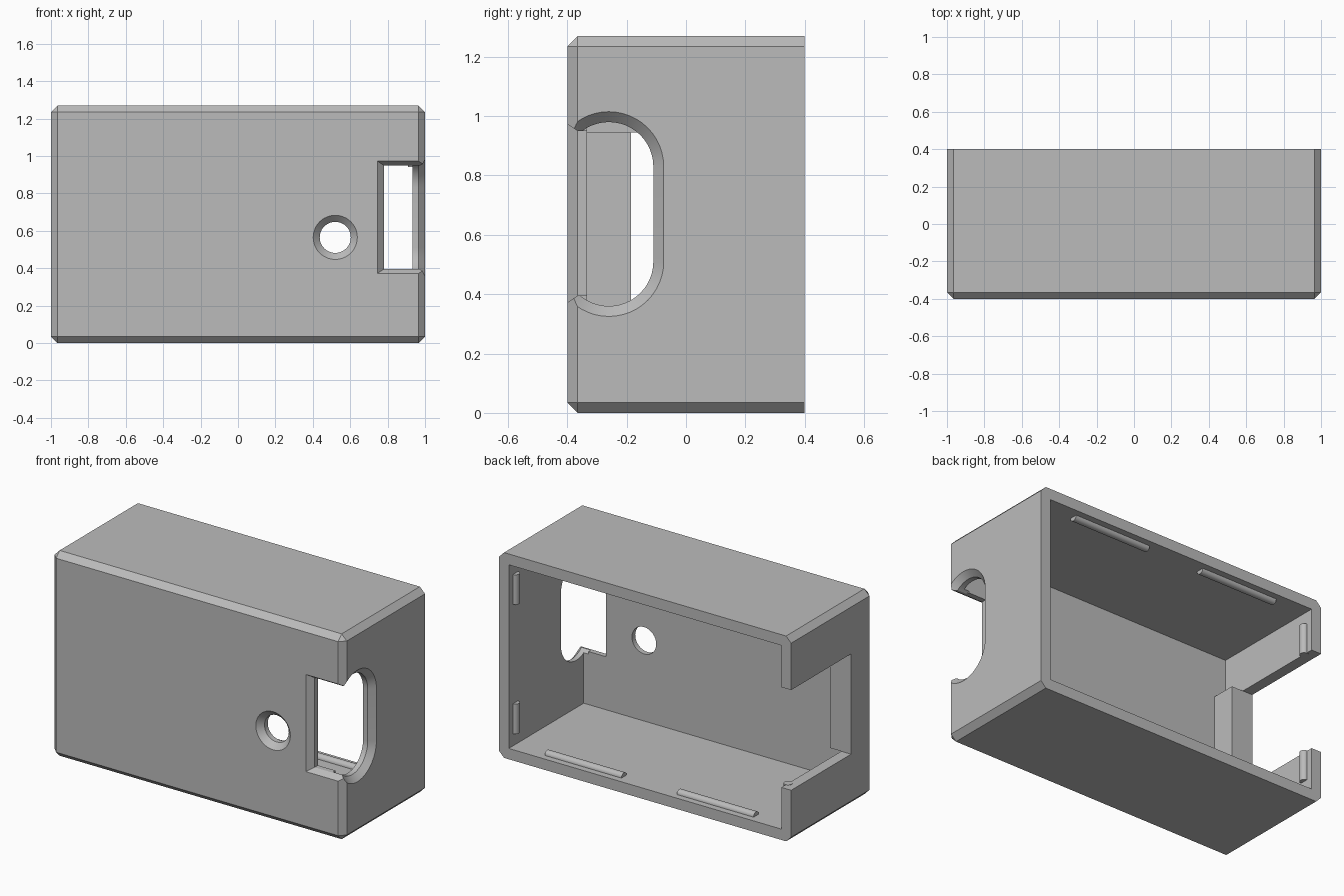
import bpy
import bmesh
from math import cos, sin, pi, radians

default = bpy.data.objects.get("Cube")
if default:
    bpy.data.objects.remove(default, do_unlink=True)

WIDTH, DEPTH, HEIGHT = 2.0, 0.8, 1.27
WALL, CHAMFER = 0.067, 0.035
MID = HEIGHT / 2

grey = bpy.data.materials.new("plain grey")
grey.use_nodes = True
grey.diffuse_color = (0.5, 0.5, 0.5, 1)
grey.node_tree.nodes["Principled BSDF"].inputs["Base Color"].default_value = (0.5, 0.5, 0.5, 1)


def finish(name, bm):
    bmesh.ops.recalc_face_normals(bm, faces=bm.faces)
    mesh = bpy.data.meshes.new(name)
    bm.to_mesh(mesh)
    bm.free()
    mesh.materials.append(grey)
    obj = bpy.data.objects.new(name, mesh)
    bpy.context.collection.objects.link(obj)
    return obj


def box(name, x, y, z, bevel=0):
    bm = bmesh.new()
    bmesh.ops.create_cube(bm, size=1)
    for v in bm.verts:
        v.co = [lo if c < 0 else hi for c, (lo, hi) in zip(v.co, (x, y, z))]
    if bevel:
        # every edge except those around the open back
        edges = [e for e in bm.edges if not all(v.co.y > 0 for v in e.verts)]
        bmesh.ops.bevel(bm, geom=edges, offset=bevel, segments=1, affect='EDGES')
    return finish(name, bm)


def loft(name, rings):
    """Closed solid through matching rings of points."""
    bm = bmesh.new()
    loops = [[bm.verts.new(p) for p in ring] for ring in rings]
    n = len(loops[0])
    for a, b in zip(loops, loops[1:]):
        for i in range(n):
            j = (i + 1) % n
            bm.faces.new((a[i], a[j], b[j], b[i]))
    bm.faces.new(loops[0])
    bm.faces.new(loops[-1])
    return finish(name, bm)


def combine(target, other, operation):
    mod = target.modifiers.new(other.name, 'BOOLEAN')
    mod.operation, mod.solver, mod.object = operation, 'EXACT', other
    bpy.ops.object.select_all(action='DESELECT')
    bpy.context.view_layer.objects.active = target
    target.select_set(True)
    bpy.ops.object.modifier_apply(modifier=mod.name)
    bpy.data.objects.remove(other, do_unlink=True)


def smooth(obj):
    bpy.ops.object.select_all(action='DESELECT')
    bpy.context.view_layer.objects.active = obj
    obj.select_set(True)
    bpy.ops.object.shade_smooth_by_angle(angle=radians(30))


# Hollow case, open at the back
X, Y = WIDTH / 2, DEPTH / 2
case = box("case", (-X, X), (-Y, Y), (0, HEIGHT), CHAMFER)
combine(case, box("cavity", (-X + WALL, X - WALL), (-Y + WALL, Y + 0.1),
                  (WALL, HEIGHT - WALL)), 'DIFFERENCE')

# Inner post, then the notch through the right wall above it
combine(case, box("post", (-0.95, -0.855), (-0.35, -0.185), (0.325, 0.945)), 'UNION')
combine(case, box("notch", (-1.1, -0.84), (-0.185, 0.5), (0.325, 0.945)), 'DIFFERENCE')


# Flared round-ended opening in the left wall
def stadium(x, r):
    pts = []
    for centre, start in ((0.83, 0), (0.51, pi)):
        for i in range(25):
            a = start + pi * i / 24
            pts.append((x, -0.26 + r * cos(a), centre + r * sin(a)))
    return pts


combine(case, loft("side_opening", [stadium(0.9, 0.15), stadium(X - CHAMFER, 0.15),
                                    stadium(X + 0.02, 0.205)]), 'DIFFERENCE')


# Flared slot in the front wall, running out to the left edge
def slot(y, flare):
    lo, hi, left = 0.395 - 0.65 * flare, 0.95 + 0.65 * flare, 0.78 - flare
    return [(left, y, lo), (1.1, y, lo), (1.1, y, hi), (left, y, hi)]


combine(case, loft("front_slot", [slot(-0.3, 0), slot(-Y + CHAMFER, 0),
                                  slot(-Y - 0.02, 0.055)]), 'DIFFERENCE')


# Countersunk round hole
def circle(y, r):
    return [(0.52 + r * cos(2 * pi * i / 48), y, 0.565 + r * sin(2 * pi * i / 48))
            for i in range(48)]


combine(case, loft("round_hole", [circle(-0.3, 0.083), circle(-Y + CHAMFER, 0.083),
                                  circle(-Y - 0.02, 0.138)]), 'DIFFERENCE')
smooth(case)


# Half-round snap ridges just inside the open back
def ridge(name, centre, length, along_x):
    bpy.ops.mesh.primitive_cylinder_add(vertices=24, radius=0.025, depth=length, location=centre,
                                        rotation=(0, pi / 2 if along_x else 0, 0))
    obj = bpy.context.object
    obj.name = name
    obj.data.materials.append(grey)
    smooth(obj)


for side, label in ((-1, "right"), (1, "left")):
    for z, level in ((WALL, "bottom"), (HEIGHT - WALL, "top")):
        ridge(f"{level}_ridge_{label}", (side * 0.452, 0.335, z), 0.525, True)
    for up, level in ((-1, "lower"), (1, "upper")):
        ridge(f"{label}_ridge_{level}", (side * (X - WALL), 0.335, MID + up * 0.4), 0.185, False)
